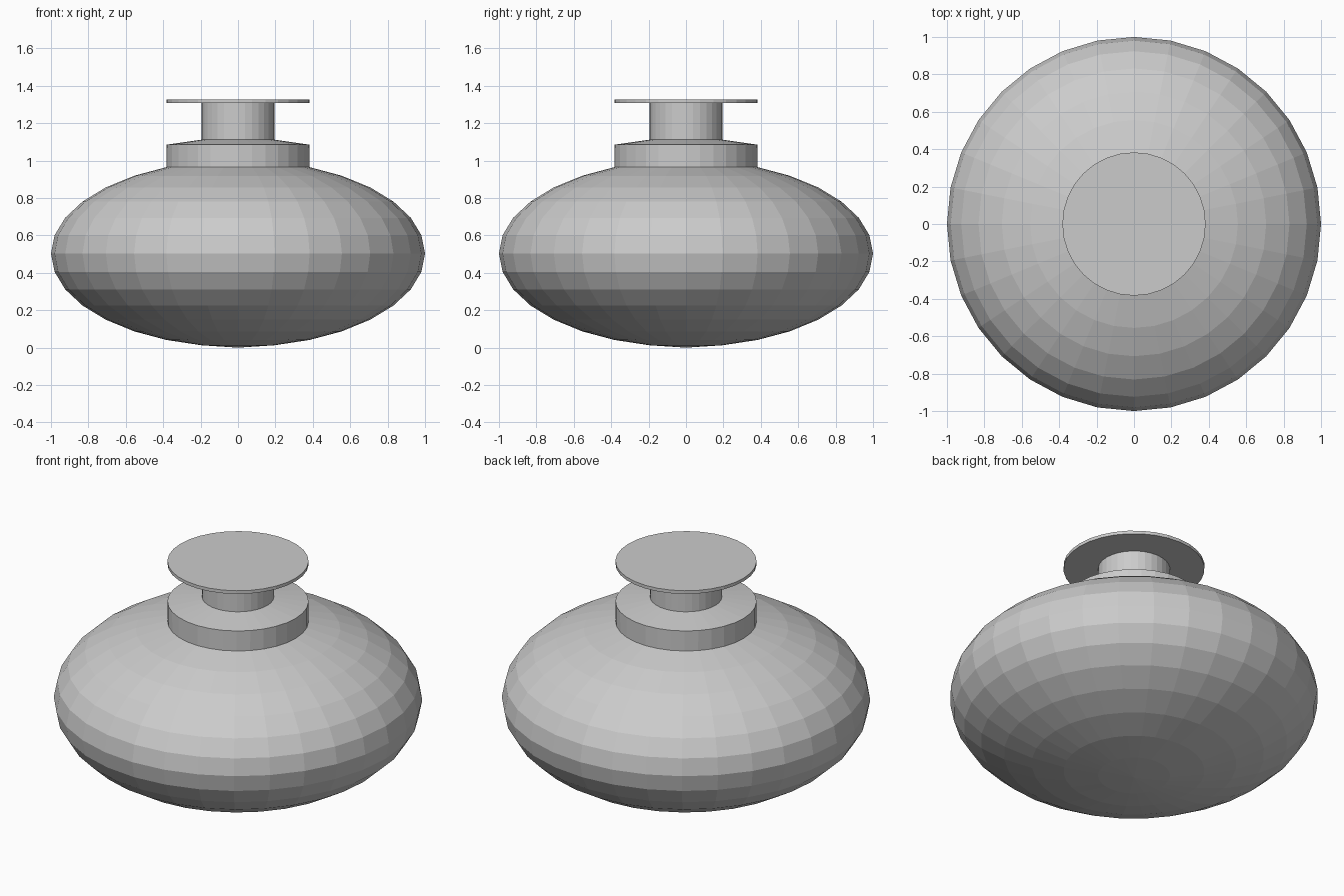
import bpy, bmesh, math

if "Cube" in bpy.data.objects:
    bpy.data.objects.remove(bpy.data.objects["Cube"])

SIDES = 32

grey = bpy.data.materials.new("plain grey")
grey.diffuse_color = (0.6, 0.6, 0.6, 1)
grey.use_nodes = True
grey.node_tree.nodes["Principled BSDF"].inputs["Base Color"].default_value = grey.diffuse_color


def lathe(name, profile):
    """Flat-shaded closed surface of revolution from (radius, z) points; radius 0 is a pole."""
    bm = bmesh.new()
    rings = []
    for r, z in profile:
        n = SIDES if r > 0 else 1
        rings.append([bm.verts.new((r * math.cos(2 * math.pi * i / SIDES),
                                    r * math.sin(2 * math.pi * i / SIDES), z))
                      for i in range(n)])
    for low, high in zip(rings, rings[1:]):
        for i in range(SIDES):
            j = (i + 1) % SIDES
            if len(low) == 1:
                bm.faces.new((low[0], high[j], high[i]))
            elif len(high) == 1:
                bm.faces.new((low[i], low[j], high[0]))
            else:
                bm.faces.new((low[i], low[j], high[j], high[i]))
    bmesh.ops.recalc_face_normals(bm, faces=bm.faces[:])
    mesh = bpy.data.meshes.new(name)
    bm.to_mesh(mesh)
    bm.free()
    mesh.materials.append(grey)
    obj = bpy.data.objects.new(name, mesh)
    bpy.context.collection.objects.link(obj)
    return obj


# Squashed sphere body, pole to the opening under the collar
STEP = math.pi / 16
profile = [(0, 0)] + [(math.sin(k * STEP), 0.503 - 0.5 * math.cos(k * STEP))
                      for k in range(1, 15)]

# Collar, neck and flat lid disc
profile += [(0.383, 1.085), (0.195, 1.112), (0.195, 1.307),
            (0.383, 1.307), (0.383, 1.326), (0, 1.326)]

lathe("flask", profile)
